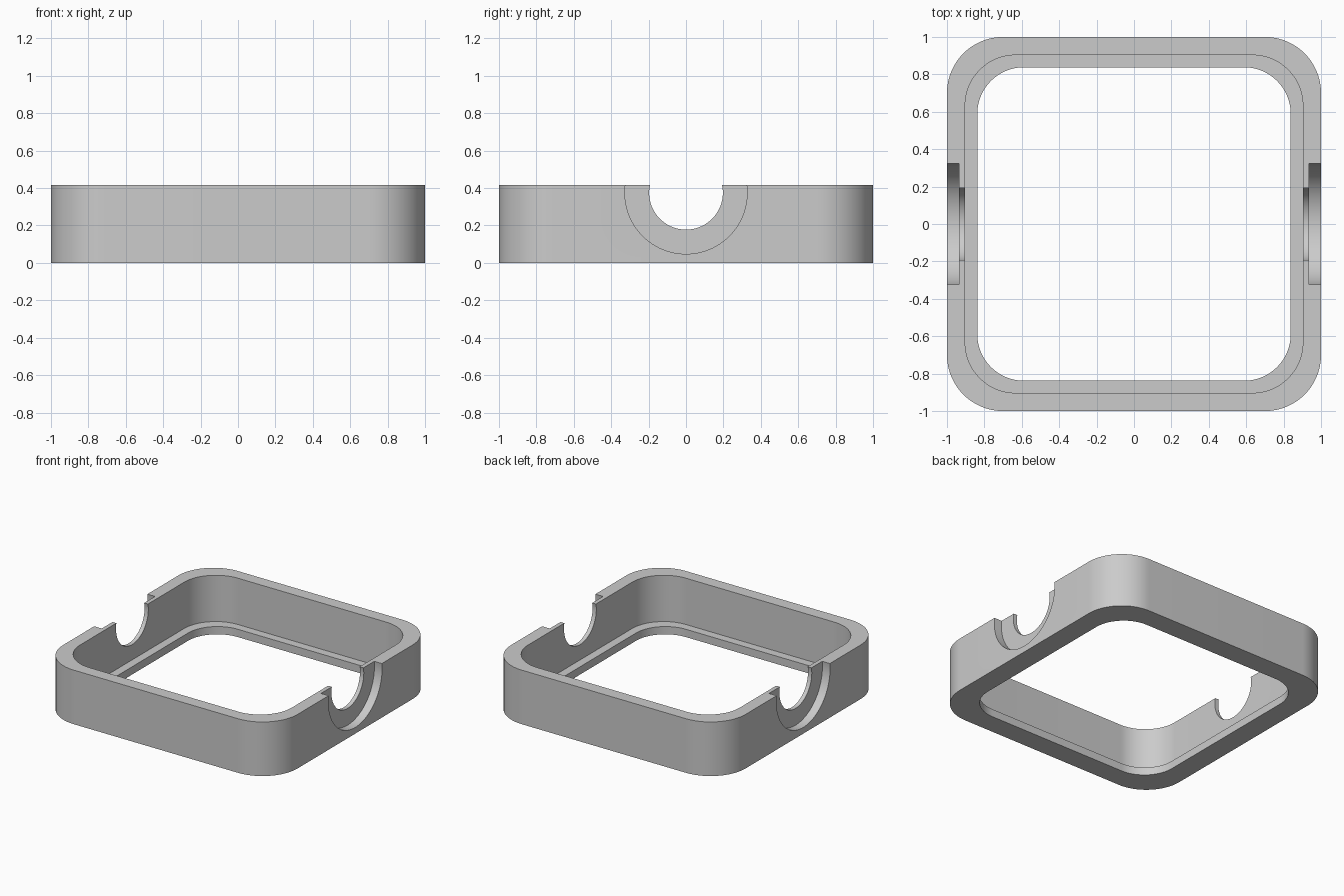
import bpy
import bmesh
from math import radians, cos, sin, pi

if "Cube" in bpy.data.objects:
    bpy.data.objects.remove(bpy.data.objects["Cube"], do_unlink=True)

HEIGHT = 0.417
LIP = 0.06
NOTCH_Z = 0.375
STEPS = 24

# Single grey material
grey = bpy.data.materials.new("plain grey")
grey.use_nodes = True
colour = (0.6, 0.6, 0.6, 1)
grey.diffuse_color = colour
grey.node_tree.nodes["Principled BSDF"].inputs["Base Color"].default_value = colour


def rounded_square(bm, half, radius, z):
    """Ring of vertices around a square with rounded corners."""
    ring = []
    for corner, (sx, sy) in enumerate([(1, 1), (-1, 1), (-1, -1), (1, -1)]):
        for i in range(STEPS + 1):
            a = (corner + i / STEPS) * pi / 2
            ring.append(bm.verts.new((sx * (half - radius) + radius * cos(a),
                                      sy * (half - radius) + radius * sin(a), z)))
    return ring


def side_cylinder(name, radius, x, length):
    """Cutter lying along x at the notch height."""
    bpy.ops.mesh.primitive_cylinder_add(vertices=96, radius=radius, depth=length,
                                        location=(x, 0, NOTCH_Z),
                                        rotation=(0, radians(90), 0))
    cutter = bpy.context.object
    cutter.name = name
    cutter.hide_render = True
    return cutter


# Frame body: outer wall, rim, inner wall, ledge and opening
bm = bmesh.new()
sections = [(1.0, 0.30, 0), (1.0, 0.30, HEIGHT), (0.903, 0.27, HEIGHT),
            (0.903, 0.27, LIP), (0.838, 0.25, LIP), (0.838, 0.25, 0)]
rings = [rounded_square(bm, *s) for s in sections]
for a, b in zip(rings, rings[1:] + rings[:1]):
    for i in range(len(a)):
        j = (i + 1) % len(a)
        bm.faces.new((a[i], a[j], b[j], b[i]))
bmesh.ops.recalc_face_normals(bm, faces=bm.faces)
mesh = bpy.data.meshes.new("frame")
bm.to_mesh(mesh)
bm.free()
mesh.materials.append(grey)
frame = bpy.data.objects.new("frame", mesh)
bpy.context.collection.objects.link(frame)

# Round notches through both sides, with a wider shallow recess outside
cutters = [side_cylinder("notch_cutter", 0.197, 0, 3)]
for side, label in ((1, "left"), (-1, "right")):
    cutters.append(side_cylinder(label + "_recess_cutter", 0.327, side * 1.035, 0.2))

bpy.ops.object.select_all(action='DESELECT')
frame.select_set(True)
bpy.context.view_layer.objects.active = frame
for cutter in cutters:
    mod = frame.modifiers.new(cutter.name, 'BOOLEAN')
    mod.operation = 'DIFFERENCE'
    mod.solver = 'EXACT'
    mod.object = cutter
    bpy.ops.object.modifier_apply(modifier=mod.name)
    bpy.data.objects.remove(cutter, do_unlink=True)

bpy.ops.object.shade_smooth_by_angle(angle=radians(30))
